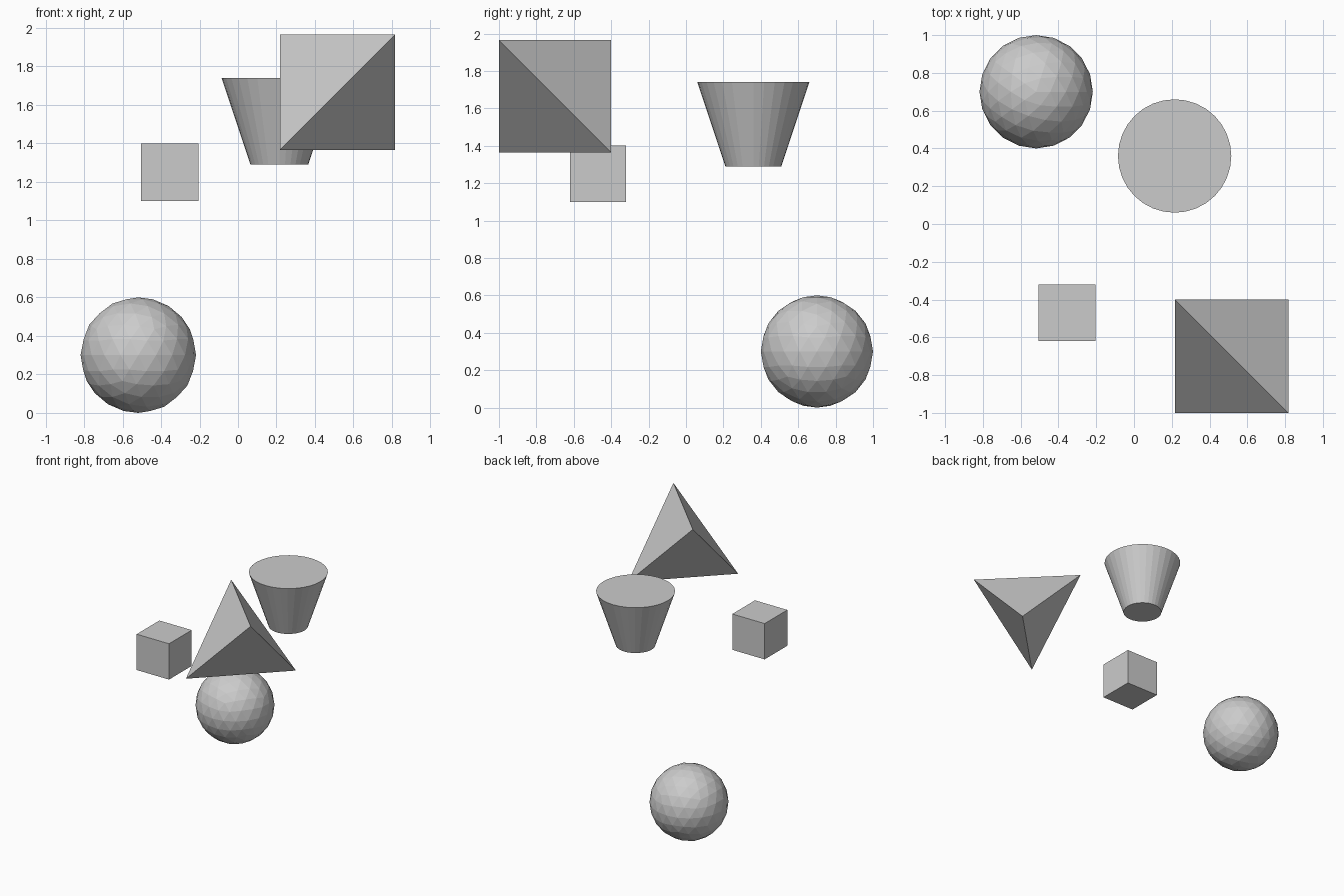
import bpy
import bmesh
from mathutils import Matrix, Vector

if "Cube" in bpy.data.objects:
    bpy.data.objects.remove(bpy.data.objects["Cube"])


def add_part(name, bm):
    bmesh.ops.recalc_face_normals(bm, faces=bm.faces)
    mesh = bpy.data.meshes.new(name)
    bm.to_mesh(mesh)
    bm.free()
    obj = bpy.data.objects.new(name, mesh)
    bpy.context.collection.objects.link(obj)
    return obj


# Faceted ball resting on the floor
bm = bmesh.new()
bmesh.ops.create_icosphere(bm, subdivisions=3, radius=0.3)
add_part("faceted_ball", bm).location = (-0.518, 0.70, 0.30)

# Small floating cube
bm = bmesh.new()
bmesh.ops.create_cube(bm, size=0.3)
add_part("small_cube", bm).location = (-0.355, -0.47, 1.25)

# Tapered cup shape, wide end up
bm = bmesh.new()
bmesh.ops.create_cone(bm, cap_ends=True, segments=32,
                      radius1=0.15, radius2=0.30, depth=0.45)
add_part("tapered_cylinder", bm).location = (0.215, 0.36, 1.515)

# Regular tetrahedron: alternate corners of a 0.6 cube
bm = bmesh.new()
corners = [(-1, -1, -1), (1, -1, 1), (-1, 1, 1), (1, 1, -1)]
verts = [bm.verts.new(Vector(c) * 0.3) for c in corners]
for skip in verts:
    bm.faces.new([v for v in verts if v is not skip])
add_part("tetrahedron", bm).location = (0.517, -0.70, 1.665)
